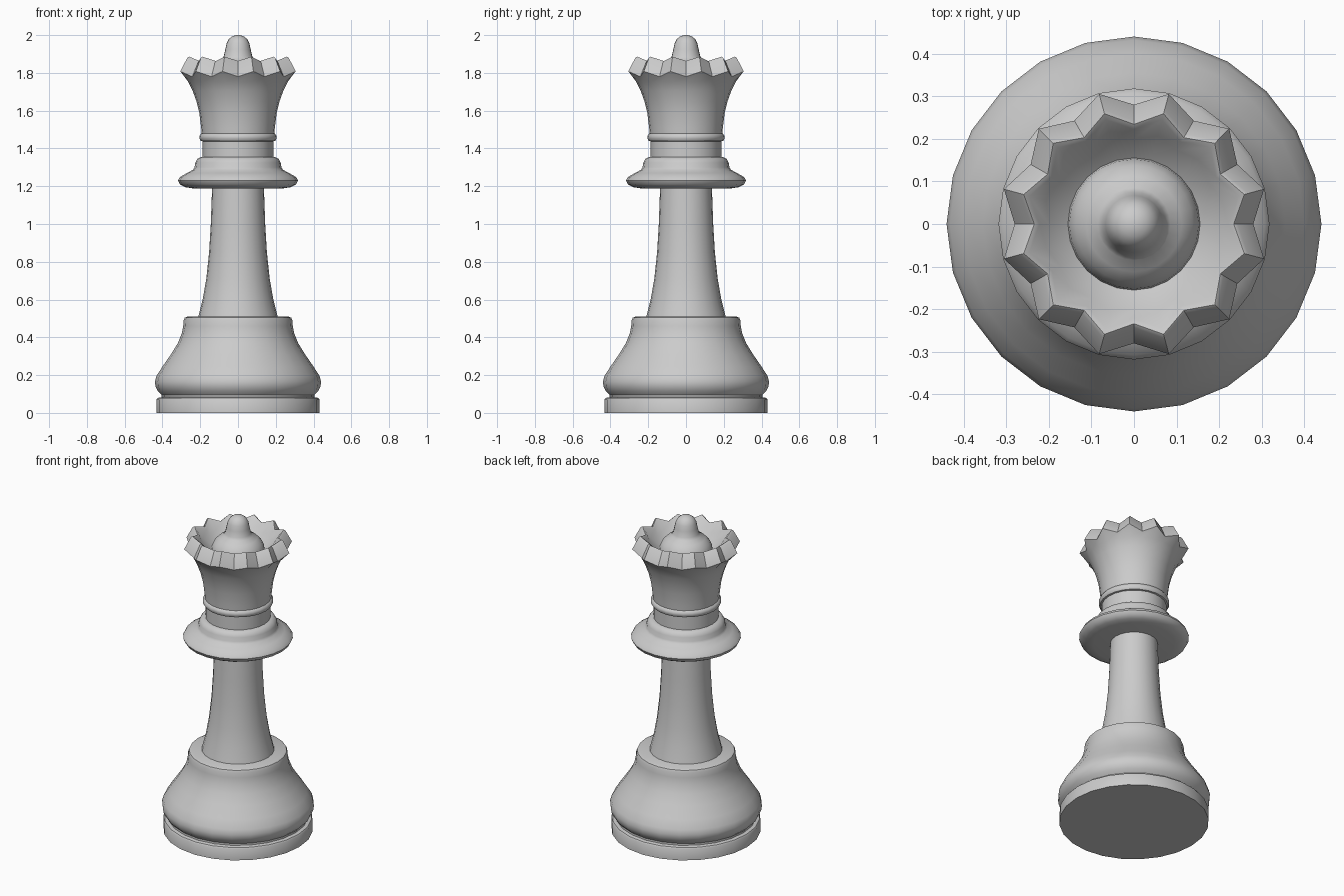
import bpy, bmesh, math

SIDES = 24

cube = bpy.data.objects.get("Cube")
if cube:
    bpy.data.objects.remove(cube, do_unlink=True)

grey = bpy.data.materials.new("light grey")
grey.use_nodes = True
colour = (0.6, 0.6, 0.6, 1)
grey.diffuse_color = colour
grey.node_tree.nodes["Principled BSDF"].inputs["Base Color"].default_value = colour


def lathe(name, profile, angle=40):
    """Turn a profile of (radius, z) or (valley r, valley z, point r, point z)."""
    bm = bmesh.new()
    rings = []
    for p in profile:
        ring = []
        for i in range(SIDES):
            r, z = p[-2:] if i % 2 else p[:2]
            a = math.tau * i / SIDES
            ring.append(bm.verts.new((r * math.cos(a), r * math.sin(a), z)))
        rings.append(ring)
    for low, high in zip(rings, rings[1:]):
        for i in range(SIDES):
            j = (i + 1) % SIDES
            bm.faces.new((low[i], low[j], high[j], high[i]))
    bm.faces.new(rings[0][::-1])
    bm.faces.new(rings[-1])
    mesh = bpy.data.meshes.new(name)
    bm.to_mesh(mesh)
    bm.free()
    mesh.materials.append(grey)
    obj = bpy.data.objects.new(name, mesh)
    bpy.context.collection.objects.link(obj)
    bpy.ops.object.select_all(action="DESELECT")
    obj.select_set(True)
    bpy.context.view_layer.objects.active = obj
    bpy.ops.object.shade_smooth_by_angle(angle=math.radians(angle))
    return obj


# Foot disc, groove and bulging base
lathe("base", [
    (.432, 0), (.432, .07), (.426, .079), (.405, .083), (.405, .095),
    (.425, .115), (.437, .14), (.44, .165), (.432, .195), (.40, .245),
    (.355, .31), (.318, .37), (.298, .42), (.29, .46), (.288, .49),
    (.282, .504), (.268, .51)])

# Tapering stem
lathe("stem", [
    (.212, .50), (.205, .53), (.187, .60), (.168, .71), (.153, .85),
    (.144, 1.0), (.137, 1.2)])

# Wide collar with a stepped top
lathe("collar", [
    (.235, 1.188), (.28, 1.195), (.308, 1.21), (.318, 1.23), (.308, 1.248),
    (.27, 1.27), (.238, 1.287), (.23, 1.30), (.226, 1.325), (.215, 1.345),
    (.195, 1.355)])

# Neck and small ring below the crown
lathe("neck", [(.187, 1.34), (.187, 1.45)])
lathe("neck_ring", [
    (.18, 1.436), (.197, 1.44), (.204, 1.452), (.204, 1.465), (.196, 1.478),
    (.185, 1.482)])

# Flared crown: twelve points, hollow inside
lathe("crown", [
    (.191, 1.465), (.195, 1.51), (.205, 1.59), (.22, 1.65), (.24, 1.705),
    (.263, 1.752),
    (.28, 1.78, .316, 1.808),
    (.243, 1.858, .278, 1.88),
    (.234, 1.863, .268, 1.886),
    (.222, 1.855, .254, 1.876),
    (.20, 1.815, .213, 1.82),
    (.155, 1.775)], 35)

# Dome and knob in the middle of the crown
lathe("finial", [
    (.156, 1.77), (.152, 1.80), (.138, 1.832), (.112, 1.858), (.085, 1.874),
    (.075, 1.89), (.067, 1.925), (.06, 1.957), (.048, 1.98), (.03, 1.994),
    (.01, 2.0)], 50)
